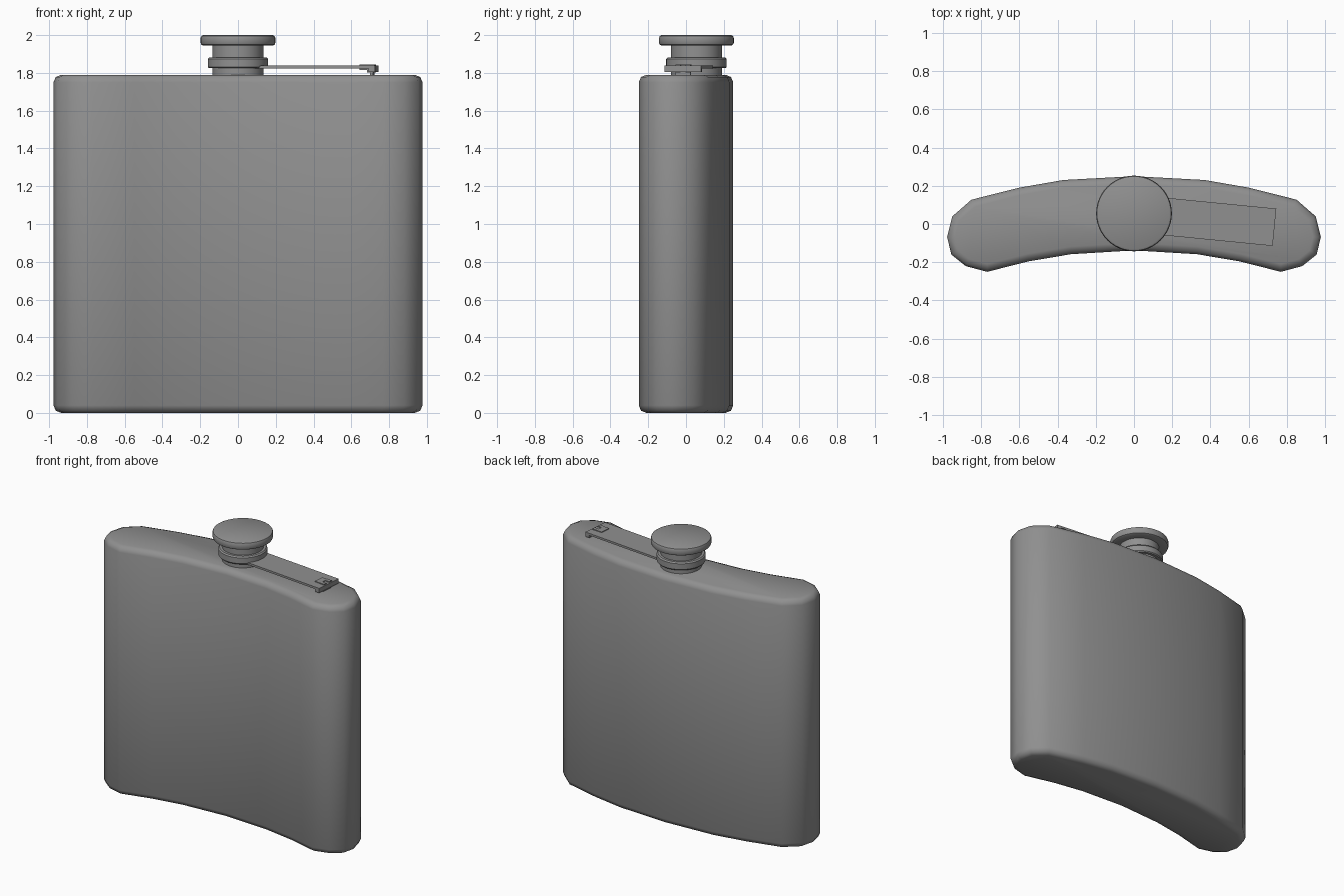
import bpy, bmesh, math
from mathutils import Matrix

if "Cube" in bpy.data.objects:
    bpy.data.objects.remove(bpy.data.objects["Cube"])

CY = 0.055  # neck axis
steel = bpy.data.materials.new("dark_steel")
steel.diffuse_color = (0.28, 0.28, 0.28, 1)
steel.use_nodes = True
steel.node_tree.nodes["Principled BSDF"].inputs["Base Color"].default_value = steel.diffuse_color


def finish(bm, name, angle=40):
    bmesh.ops.recalc_face_normals(bm, faces=bm.faces)
    me = bpy.data.meshes.new(name)
    bm.to_mesh(me)
    bm.free()
    me.materials.append(steel)
    ob = bpy.data.objects.new(name, me)
    bpy.context.collection.objects.link(ob)
    bpy.ops.object.select_all(action='DESELECT')
    ob.select_set(True)
    bpy.context.view_layer.objects.active = ob
    bpy.ops.object.shade_smooth_by_angle(angle=math.radians(angle))
    return ob


def lathe(name, profile, n=48):
    bm = bmesh.new()
    rings = [[bm.verts.new((r * math.cos(2 * math.pi * i / n),
                            CY + r * math.sin(2 * math.pi * i / n), z))
              for i in range(n)] for r, z in profile]
    for a, b in zip(rings, rings[1:]):
        for i in range(n):
            j = (i + 1) % n
            bm.faces.new((a[i], a[j], b[j], b[i]))
    bm.faces.new(rings[0][::-1])
    bm.faces.new(rings[-1])
    return finish(bm, name, 30)


# retaining arm parts are swung slightly toward the front about the neck
swing = Matrix.Translation((0, CY, 0)) @ Matrix.Rotation(math.radians(-5.6), 4, 'Z')


def boxes(name, *dims):
    bm = bmesh.new()
    for x0, x1, y0, y1, z0, z1 in dims:
        m = Matrix.Translation(((x0 + x1) / 2, (y0 + y1) / 2, (z0 + z1) / 2))
        m = swing @ m @ Matrix.Diagonal((x1 - x0, y1 - y0, z1 - z0, 1))
        bmesh.ops.create_cube(bm, size=1, matrix=m)
    return finish(bm, name)


# curved body: mirrored kidney outline, extruded, rims rounded
half = [(0.0, 0.25), (0.37, 0.23), (0.60, 0.19), (0.85, 0.127), (0.95, 0.04),
        (0.977, -0.068), (0.955, -0.16), (0.88, -0.22), (0.768, -0.25),
        (0.55, -0.195), (0.33, -0.158), (0.0, -0.138)]
outline = half + [(-x, y) for x, y in half[-2:0:-1]]
bm = bmesh.new()
base = bm.faces.new([bm.verts.new((x, y, 0)) for x, y in outline])
ext = bmesh.ops.extrude_face_region(bm, geom=[base], use_keep_orig=True)
bmesh.ops.translate(bm, vec=(0, 0, 1.79),
                    verts=[g for g in ext['geom'] if isinstance(g, bmesh.types.BMVert)])
bmesh.ops.recalc_face_normals(bm, faces=bm.faces)
rims = [e for e in bm.edges if abs(e.verts[0].co.z - e.verts[1].co.z) < 1e-4]
bmesh.ops.bevel(bm, geom=rims, offset=0.04, segments=2, profile=0.5, affect='EDGES')
finish(bm, "flask_body", 50)

# neck, hinge collar and cap
lathe("neck", [(0.135, 1.77), (0.135, 1.96)])
lathe("collar", [(0.13, 1.825), (0.155, 1.825), (0.16, 1.832), (0.16, 1.873),
                 (0.152, 1.882), (0.13, 1.882)])
lathe("cap", [(0.12, 1.945), (0.185, 1.945), (0.194, 1.95), (0.198, 1.96),
              (0.198, 1.985), (0.194, 1.995), (0.185, 2.0)])

# arm strap with its turned-down end lip
boxes("arm_strap", (0.08, 0.738, -0.098, 0.098, 1.824, 1.839),
      (0.705, 0.738, -0.098, 0.098, 1.806, 1.839))

# hinge on the arm end: H-shaped clip and a foot resting on the body
boxes("arm_hinge",
      (0.69, 0.73, -0.04, -0.014, 1.802, 1.845),
      (0.69, 0.73, 0.014, 0.04, 1.802, 1.845),
      (0.65, 0.695, -0.038, 0.038, 1.815, 1.844),
      (0.705, 0.722, -0.04, 0.04, 1.785, 1.836))
